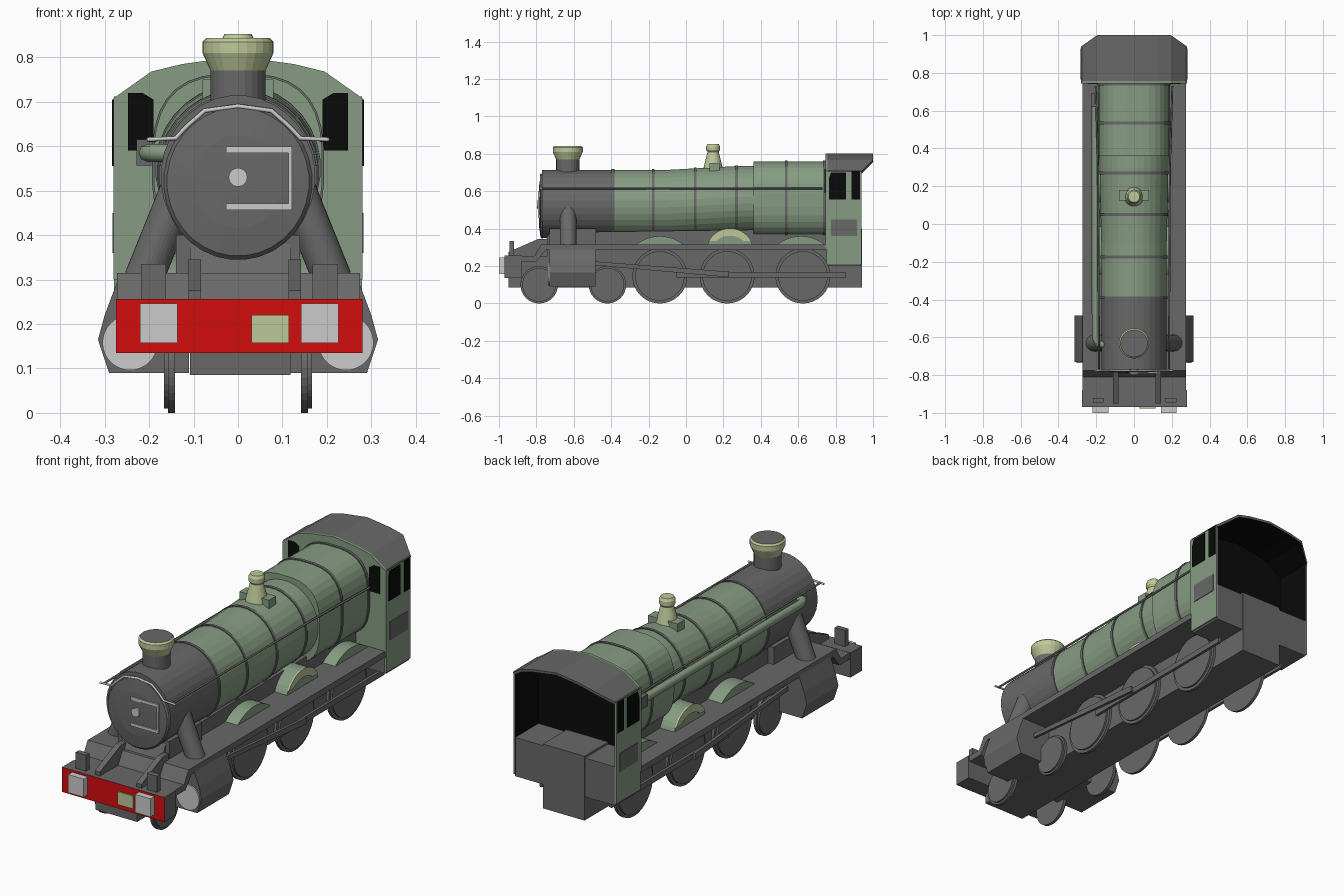
import bpy, bmesh, math
from mathutils import Vector, Matrix

cube = bpy.data.objects.get("Cube")
if cube:
    bpy.data.objects.remove(cube, do_unlink=True)


def material(name, r, g, b):
    m = bpy.data.materials.new(name)
    m.use_nodes = True
    m.diffuse_color = (r, g, b, 1)
    node = next(n for n in m.node_tree.nodes if n.type == 'BSDF_PRINCIPLED')
    node.inputs["Base Color"].default_value = (r, g, b, 1)
    return m


GREEN = material("sage_green", .24, .335, .225)
GREY = material("dark_grey", .14, .14, .14)
LIGHT = material("light_grey", .6, .6, .6)
GOLD = material("pale_brass", .52, .58, .32)
RED = material("red", .65, .004, .004)
BLACK = material("black", .003, .003, .003)


def finish(name, bm, mat, second=None, rule=None):
    bmesh.ops.recalc_face_normals(bm, faces=bm.faces[:])
    me = bpy.data.meshes.new(name)
    me.materials.append(mat)
    if second:
        me.materials.append(second)
        bm.normal_update()
        for f in bm.faces:
            f.material_index = int(rule(f.normal))
    bm.to_mesh(me)
    bm.free()
    ob = bpy.data.objects.new(name, me)
    bpy.context.collection.objects.link(ob)


def loft(name, rings, mat, second=None, rule=None):
    bm = bmesh.new()
    rows = [[bm.verts.new(p) for p in r] for r in rings]
    n = len(rows[0])
    for r, s in zip(rows, rows[1:]):
        for i in range(n):
            bm.faces.new((r[i], r[(i + 1) % n], s[(i + 1) % n], s[i]))
    bm.faces.new(rows[0])
    bm.faces.new(rows[-1])
    finish(name, bm, mat, second, rule)


def prism(name, pts, axis, a, b, mat, second=None, rule=None):
    """Extrude a (y,z) profile along x, or an (x,z) profile along y."""
    loft(name, [[(d, p, q) if axis == 'x' else (p, d, q) for p, q in pts]
                for d in (a, b)], mat, second, rule)


def box(name, x, y, z, mat, second=None, rule=None):
    pts = [(x[0], z[0]), (x[1], z[0]), (x[1], z[1]), (x[0], z[1])]
    prism(name, pts, 'y', y[0], y[1], mat, second, rule)


def oval(y, zc, rx, rz, power=2, n=32):
    """Upright (super)ellipse ring facing along y."""
    out = []
    for i in range(n):
        t = math.tau * (i + .5) / n
        c, s = math.cos(t), math.sin(t)
        out.append((rx * math.copysign(abs(c) ** (2 / power), c), y,
                    zc + rz * math.copysign(abs(s) ** (2 / power), s)))
    return out


def turned(name, y, profile, mat, second=None, rule=None, n=24):
    loft(name, [[(r * math.cos(math.tau * i / n), y + r * math.sin(math.tau * i / n), z)
                 for i in range(n)] for r, z in profile], mat, second, rule)


def rod(name, p, q, r, mat, n=32):
    p, q = Vector(p), Vector(q)
    bm = bmesh.new()
    turn = (q - p).to_track_quat('Z', 'Y').to_matrix().to_4x4()
    bmesh.ops.create_cone(bm, cap_ends=True, segments=n, radius1=r, radius2=r,
                          depth=(q - p).length, matrix=Matrix.Translation((p + q) / 2) @ turn)
    finish(name, bm, mat)


def tube(name, pts, r, mat):
    cu = bpy.data.curves.new(name, 'CURVE')
    cu.dimensions, cu.bevel_depth, cu.bevel_resolution, cu.use_fill_caps = '3D', r, 2, True
    sp = cu.splines.new('POLY')
    sp.points.add(len(pts) - 1)
    for point, co in zip(sp.points, pts):
        point.co = (*co, 1)
    cu.materials.append(mat)
    bpy.context.collection.objects.link(bpy.data.objects.new(name, cu))


def arc(yc, zc, r, z_min, n=14):
    """Points of the circle cap above z_min, in (y,z)."""
    a = math.asin((z_min - zc) / r)
    return [(yc + r * math.cos(t), zc + r * math.sin(t))
            for t in (a + (math.pi - 2 * a) * i / n for i in range(n + 1))]


def section(y, grow=0):
    """Boiler cross-section at any station."""
    if y > .36:
        return oval(y, .555, .19 + grow, .205 + grow, 2.8)
    t = max(0, min(1, (y + .1) / .4))
    return oval(y, .532 + .02 * t, .174 + .009 * t + grow, .183 + .002 * t + grow)


# Boiler, firebox and bands
loft("smokebox", [section(-.77), section(-.39)], GREY)
loft("boiler", [section(y) for y in (-.39, -.1, .1, .3, .36)], GREEN)
loft("firebox", [section(.361), section(.755)], GREEN)
for y in (-.39, -.175, .05, .27, .535, .74):
    loft("boiler_band", [section(y - .007, .004), section(y + .007, .004)], GREY)

# Smokebox door with hinge straps and knob
loft("smokebox_door", [oval(-.768, .52, .169, .176), oval(-.778, .52, .16, .167),
                       oval(-.786, .52, .1, .105), oval(-.788, .52, .03, .03)], GREY)
for z in (.457, .585):
    box("door_strap", (-.027, .12), (-.792, -.784), (z, z + .014), LIGHT)
box("door_hinge", (.114, .121), (-.792, -.775), (.457, .599), LIGHT)
rod("door_knob", (0, -.797, .53), (0, -.785, .53), .021, LIGHT)

# Chimney and safety valve
turned("chimney", -.632, [(.062, .67), (.062, .775)], GREY)
turned("chimney_cap", -.632, [(.062, .77), (.08, .81), (.08, .835), (.072, .843)],
       GOLD, GREY, lambda n: n.z > .9)
turned("safety_valve", .145, [(.056, .69), (.05, .73), (.03, .81), (.037, .82),
                              (.037, .84), (.03, .853)], GOLD)
box("valve_feed", (-.08, .08), (.125, .18), (.67, .75), GREEN)

# Frame, saddle, running board and front deck
prism("main_frame", [(-.95, .085), (.94, .085), (.94, .4), (.76, .4), (-.73, .38),
                     (-.79, .25), (-.95, .25)], 'x', -.108, .118, GREY)
box("smokebox_saddle", (-.14, .14), (-.73, -.48), (.3, .4), GREY)
prism("running_board", [(-.96, .255), (-.81, .255), (-.775, .315), (.76, .315),
                        (.76, .285), (-.75, .285), (-.8, .225), (-.96, .225)],
      'x', -.272, .275, GREY)
box("buffer_beam", (-.275, .28), (-.97, -.88), (.135, .256), GREY, RED, lambda n: n.y < -.9)
box("number_plate", (.03, .115), (-.976, -.969), (.157, .22), GOLD)
for x in (-.097, .128):
    prism("deck_bracket", [(-.95, .25), (-.95, .275), (-.79, .345), (-.74, .345),
                           (-.74, .25)], 'x', x - .014, x + .014, GREY)
for x in (-.178, .184):
    box("buffer", (x - .042, x + .042), (-1, -.965), (.157, .246), LIGHT)
    box("lamp_iron", (x - .04, x + .016) if x < 0 else (x - .016, x + .04),
        (-.945, -.92), (.25, .335), GREY)

# Running gear on both sides
for s in (-1, 1):
    prism("cylinder_block", [(s * x, z) for x, z in (
        (.11, .09), (.29, .09), (.315, .165), (.3, .22), (.27, .3), (.11, .3))],
        'y', -.73, -.485, GREY)
    rod("cylinder_cover", (s * .243, -.737, .158), (s * .243, -.728, .158), .062, LIGHT)
    rod("steam_pipe", (s * .213, -.63, .3), (s * .112, -.63, .55), .044, GREY)
    for y, r in ((-.785, .1), (-.42, .1), (-.14, .147), (.22, .147), (.625, .147)):
        rod("wheel", (s * .142, y, r), (s * .157, y, r), r, GREY)
        rod("wheel_face", (s * .15, y, r), (s * .166, y, r), r * .9, GREY)
    box("side_rod", sorted((s * .182, s * .196)), (-.05, .855), (.138, .165), GREY)
    prism("connecting_rod", [(-.49, .225), (.23, .17), (.23, .14), (-.49, .205)],
          'x', s * .198, s * .212, GREY)

    # Splashers, the middle one with a brass rim
    for y, zc, r in ((-.14, .16, .2), (.235, .273, .127), (.615, .16, .2)):
        prism("splasher", arc(y, zc, r, .31), 'x', s * .1, s * .185, GREEN)
    prism("splasher_rim", arc(.235, .273, .129, .335) + arc(.235, .25, .112, .335)[::-1],
          'x', s * .184, s * .191, GOLD)

    # Handrail along the boiler
    tube("handrail", [(s * .185, -.77, .615), (s * .19, .3, .615), (s * .203, .73, .615)],
         .005, GREY)

    # Cab side, black within, with windows and a plate
    box("cab_side", sorted((s * .27, s * .279)), (.75, .938), (.21, .712), GREEN, BLACK,
        lambda n: n.x * s < -.9)
    prism("cab_side_window", [(.765, .555), (.855, .555), (.855, .7), (.775, .7),
                              (.765, .67)], 'x', s * .277, s * .283, BLACK)
    box("cab_rear_window", sorted((s * .277, s * .283)), (.885, .93), (.555, .705), BLACK)
    box("cab_side_plate", sorted((s * .277, s * .282)), (.775, .915), (.36, .45), GREY)
    prism("cab_front_window", [(s * x, z) for x, z in (
        (.19, .59), (.247, .59), (.247, .72), (.215, .72), (.19, .705))],
        'y', .741, .747, BLACK)

# Handrail over the smokebox front
tube("front_handrail", [(s * x, -.775, z) for s, x, z in (
    (-1, .205, .615), (-1, .14, .618), (-1, .115, .645), (-1, .075, .68), (0, 0, .69),
    (1, .075, .68), (1, .115, .645), (1, .14, .618), (1, .205, .615))], .005, LIGHT)

# Ejector pipe on the right side
box("ejector", (-.228, -.17), (.62, .69), (.557, .615), GREY)
tube("ejector_pipe", [(-.15, -.64, .585), (-.19, -.635, .585), (-.204, -.6, .585),
                      (-.204, .64, .585)], .02, GREEN)

# Cab front, chamfered roof and rear boxes
ROOF = [(-.28, .708), (-.195, .768), (-.125, .785), (0, .802),
        (.125, .785), (.195, .768), (.28, .708)]
prism("cab_front", [(-.28, .3)] + ROOF + [(.28, .3)], 'y', .745, .756, GREEN, BLACK,
      lambda n: n.y > .9)
rim = ROOF + [(x * .98, z - .012) for x, z in reversed(ROOF)]
loft("cab_roof", [[(x, .754, z) for x, z in rim],
                  [(x, .94 if abs(x) > .25 else 1, z) for x, z in rim]],
     GREY, BLACK, lambda n: n.z < -.2)
box("cab_floor", (-.272, .272), (.757, .936), (.2, .39), GREY)
